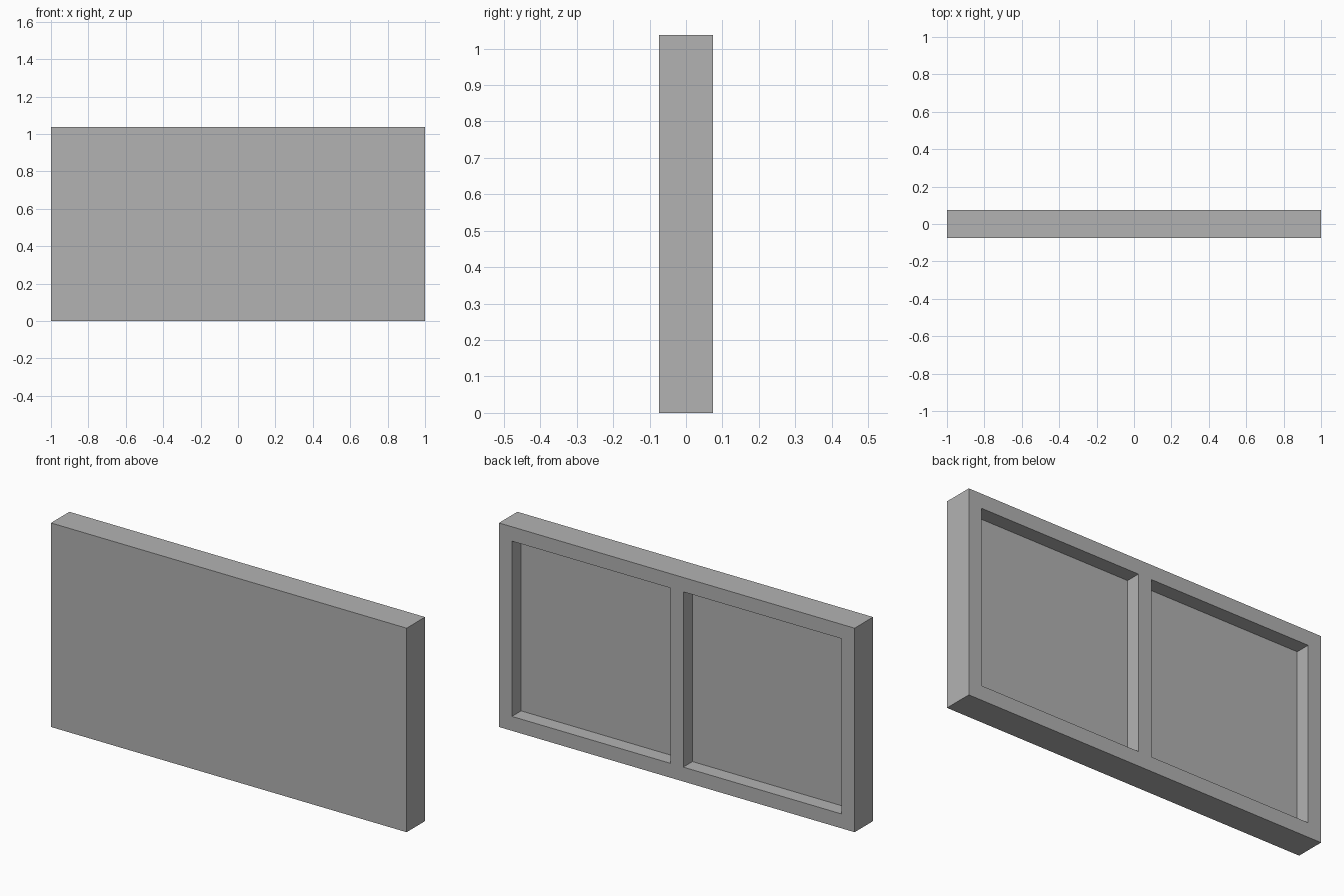
import bpy
import bmesh
from mathutils import Matrix, Vector

cube = bpy.data.objects.get("Cube")
if cube:
    bpy.data.objects.remove(cube, do_unlink=True)

WIDTH, DEPTH, HEIGHT = 2.0, 0.148, 1.037
STUD = 0.073      # width of the frame members
RECESS = 0.074    # depth of the two bays

# Plain grey material
grey = bpy.data.materials.new("plain grey")
grey.use_nodes = True
colour = (0.448, 0.448, 0.448, 1)
grey.diffuse_color = colour
grey.node_tree.nodes["Principled BSDF"].inputs["Base Color"].default_value = colour

# Solid slab standing on the ground
bm = bmesh.new()
bmesh.ops.create_cube(bm, size=1)
bm.transform(Matrix.Translation((0, 0, HEIGHT / 2)) @ Matrix.Diagonal((WIDTH, DEPTH, HEIGHT, 1)))


def back_faces():
    return [f for f in bm.faces if f.normal.y > 0.9]


# Score the frame lines on the back face only
inner = WIDTH / 2 - STUD
cuts = [(Vector((x, 0, 0)), Vector((1, 0, 0))) for x in (-inner, -STUD / 2, STUD / 2, inner)]
cuts += [(Vector((0, 0, z)), Vector((0, 0, 1))) for z in (STUD, HEIGHT - STUD)]
bm.normal_update()
for point, normal in cuts:
    faces = back_faces()
    edges = {e for f in faces for e in f.edges}
    verts = {v for f in faces for v in f.verts}
    bmesh.ops.bisect_plane(bm, geom=faces + list(edges) + list(verts),
                           plane_co=point, plane_no=normal)
    bm.normal_update()

# Push the two bays in to leave a frame with a centre stud
bays = []
for f in back_faces():
    c = f.calc_center_median()
    if STUD / 2 < abs(c.x) < inner and STUD < c.z < HEIGHT - STUD:
        bays.append(f)
for bay in bays:
    result = bmesh.ops.extrude_discrete_faces(bm, faces=[bay])
    bmesh.ops.translate(bm, verts=result["faces"][0].verts, vec=(0, -RECESS, 0))
bmesh.ops.recalc_face_normals(bm, faces=bm.faces)

mesh = bpy.data.meshes.new("framed_wall_panel")
bm.to_mesh(mesh)
bm.free()
mesh.materials.append(grey)
panel = bpy.data.objects.new("framed_wall_panel", mesh)
bpy.context.scene.collection.objects.link(panel)
